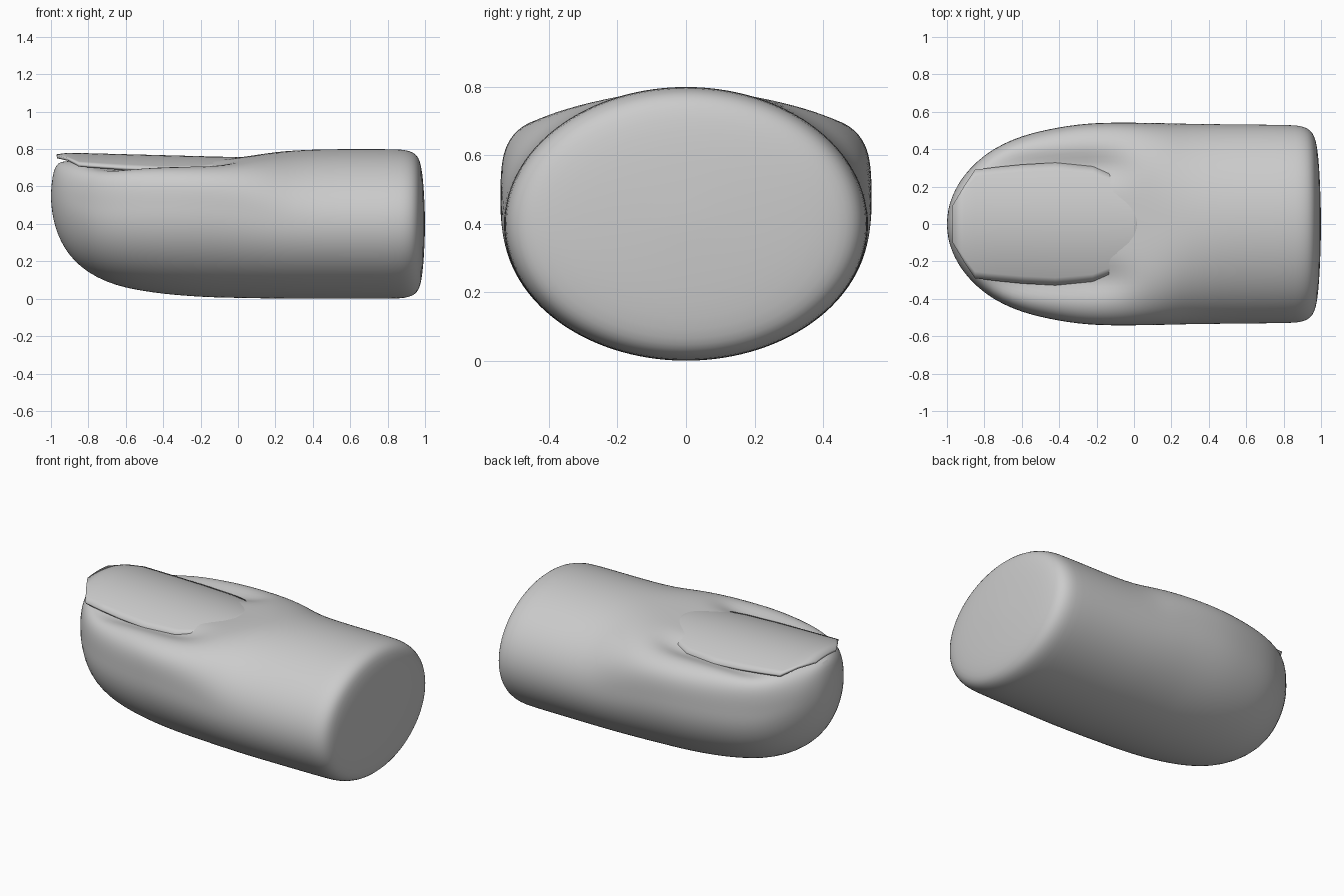
import bpy, bmesh, math

if "Cube" in bpy.data.objects:
    bpy.data.objects.remove(bpy.data.objects["Cube"])

SEG = 72


def smooth(a, b, x):
    t = max(0.0, min(1.0, (x - a) / (b - a)))
    return t * t * (3 - 2 * t)


def make_object(name, bm):
    bmesh.ops.recalc_face_normals(bm, faces=bm.faces)
    for f in bm.faces:
        f.smooth = True
    mesh = bpy.data.meshes.new(name)
    bm.to_mesh(mesh)
    bm.free()
    ob = bpy.data.objects.new(name, mesh)
    bpy.context.collection.objects.link(ob)
    return ob


# Finger stations: x, half width, bottom z, top z
stations = [
    (-0.998, 0.04, 0.50, 0.60), (-0.992, 0.085, 0.45, 0.65),
    (-0.98, 0.125, 0.395, 0.70), (-0.96, 0.175, 0.335, 0.728),
    (-0.93, 0.23, 0.275, 0.735), (-0.88, 0.295, 0.205, 0.737),
    (-0.8, 0.37, 0.138, 0.738), (-0.7, 0.43, 0.088, 0.738),
    (-0.6, 0.47, 0.058, 0.738), (-0.5, 0.497, 0.04, 0.738),
    (-0.4, 0.517, 0.026, 0.738), (-0.3, 0.532, 0.017, 0.738),
    (-0.2, 0.54, 0.01, 0.738), (-0.1, 0.542, 0.006, 0.743),
    (-0.03, 0.542, 0.005, 0.75), (0.04, 0.541, 0.003, 0.76),
    (0.12, 0.54, 0.002, 0.772), (0.2, 0.538, 0.001, 0.784),
    (0.3, 0.536, 0.0, 0.793), (0.45, 0.534, 0.0, 0.80),
    (0.65, 0.532, 0.0, 0.80), (0.84, 0.53, 0.0, 0.80)]
# Rounded cut end: x and scale
for x, k in [(0.89, 0.992), (0.93, 0.965), (0.955, 0.92), (0.972, 0.85),
             (0.985, 0.7), (0.994, 0.45), (0.999, 0.15)]:
    stations.append((x, 0.53 * k, 0.4 - 0.4 * k, 0.4 + 0.4 * k))


def ring_points(x, w, b, t):
    tip = 1 - smooth(-0.25, 0.4, x)
    boxy = 2 + 2.4 * tip * smooth(-1.0, -0.75, x)
    zc = min(0.4 + 0.06 * tip + 0.09 * (1 - smooth(-1.0, -0.75, x)), t)
    groove = 0.05 * (1 - smooth(-0.2, 0.05, x)) * smooth(-0.88, -0.65, x)
    pts = []
    for i in range(SEG):
        a = 2 * math.pi * i / SEG
        c, s = math.cos(a), math.sin(a)
        n = boxy if s > 0 else 2
        r = (abs(c) ** n + abs(s) ** n) ** (-1 / n)
        y = w * r * c
        z = zc + r * s * ((t - zc) if s > 0 else (zc - b))
        if s > 0.3:
            z -= groove * math.exp(-((abs(y) - 0.3) / 0.075) ** 2)
        pts.append((x, y, z))
    return pts


# Finger body
bm = bmesh.new()
rings = [[bm.verts.new(p) for p in ring_points(*st)] for st in stations]
for r0, r1 in zip(rings, rings[1:]):
    for i in range(SEG):
        j = (i + 1) % SEG
        bm.faces.new((r0[i], r0[j], r1[j], r1[i]))
for ring, x, z in ((rings[0], -1.0, 0.55), (rings[-1], 1.0, 0.4)):
    pole = bm.verts.new((x, 0, z))
    for i in range(SEG):
        bm.faces.new((ring[i], ring[(i + 1) % SEG], pole))
finger = make_object("finger", bm)
sub = finger.modifiers.new("smooth", 'SUBSURF')
sub.levels = sub.render_levels = 1

# Nail plate: x, half width, arched across y
outline = [(-0.97, 0.1), (-0.91, 0.2), (-0.85, 0.29), (-0.73, 0.305),
           (-0.6, 0.318), (-0.42, 0.328), (-0.22, 0.308), (-0.1, 0.255),
           (0.0, 0.18), (0.03, 0.1)]
COLS = 16
bm = bmesh.new()
rows = []
for x, w in outline:
    row = []
    for i in range(COLS + 1):
        y = w * (2 * i / COLS - 1)
        z = 0.757 - 0.026 * x - 0.7 * y * y - 0.01 * smooth(-0.9, -0.97, x)
        row.append(bm.verts.new((x, y, z)))
    rows.append(row)
for r0, r1 in zip(rows, rows[1:]):
    for i in range(COLS):
        bm.faces.new((r0[i], r1[i], r1[i + 1], r0[i + 1]))
nail = make_object("nail", bm)
if nail.data.polygons[0].normal.z < 0:
    nail.data.flip_normals()
thick = nail.modifiers.new("thickness", 'SOLIDIFY')
thick.thickness = 0.015
thick.offset = -1

# Smooth shading with crisp nail rim
for ob in (finger, nail):
    bpy.ops.object.select_all(action='DESELECT')
    ob.select_set(True)
    bpy.context.view_layer.objects.active = ob
    bpy.ops.object.shade_smooth_by_angle(angle=math.radians(40))
